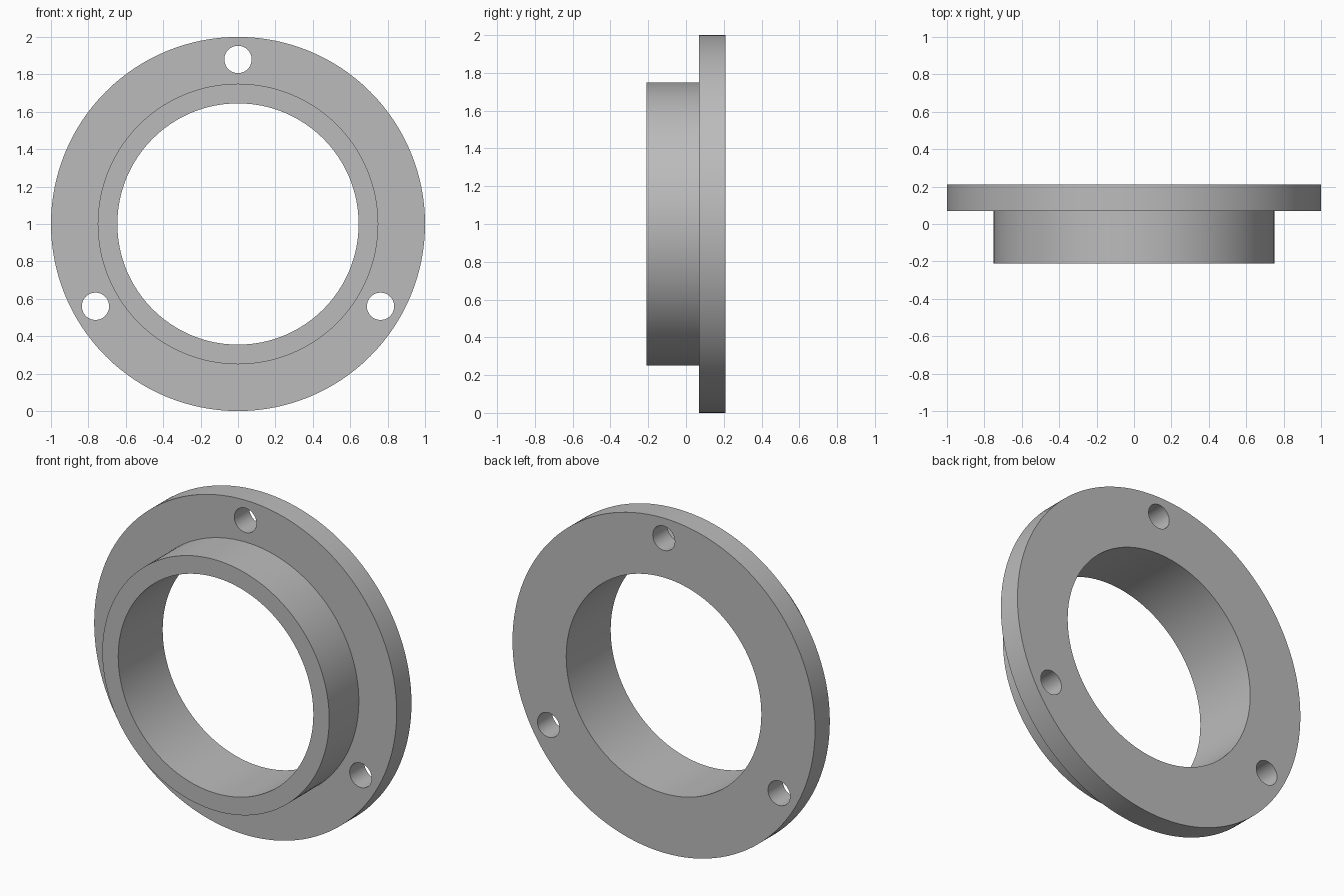
import bpy, bmesh, math
from mathutils import Matrix, Vector

cube = bpy.data.objects.get("Cube")
if cube:
    bpy.data.objects.remove(cube, do_unlink=True)

CENTRE = Vector((0, 0, 1))
FLANGE_R, HUB_R, BORE_R = 1.0, 0.75, 0.645
FRONT, STEP, BACK = -0.21, 0.07, 0.21
BOLT_CIRCLE, HOLE_R = 0.88, 0.073

grey = bpy.data.materials.new("plain grey")
grey.use_nodes = True
colour = (0.5, 0.5, 0.5, 1)
grey.diffuse_color = colour
grey.node_tree.nodes["Principled BSDF"].inputs["Base Color"].default_value = colour


def add_object(name, bm):
    bmesh.ops.recalc_face_normals(bm, faces=bm.faces)
    mesh = bpy.data.meshes.new(name)
    bm.to_mesh(mesh)
    bm.free()
    mesh.materials.append(grey)
    obj = bpy.data.objects.new(name, mesh)
    bpy.context.collection.objects.link(obj)
    return obj


# Flanged ring: stepped section revolved about the y axis
section = [(BORE_R, FRONT), (HUB_R, FRONT), (HUB_R, STEP),
           (FLANGE_R, STEP), (FLANGE_R, BACK), (BORE_R, BACK)]
bm = bmesh.new()
verts = [bm.verts.new(CENTRE + Vector((r, y, 0))) for r, y in section]
edges = [bm.edges.new((v, verts[i - 1])) for i, v in enumerate(verts)]
bmesh.ops.spin(bm, geom=verts + edges, cent=CENTRE, axis=(0, 1, 0),
               angle=math.tau, steps=128, use_duplicate=False)
bmesh.ops.remove_doubles(bm, verts=bm.verts, dist=0.0001)
ring = add_object("flanged_ring", bm)

# Three bolt holes, evenly spaced with one at the top
bm = bmesh.new()
for i in range(3):
    a = math.tau * i / 3
    place = CENTRE + Vector((math.sin(a), 0, math.cos(a))) * BOLT_CIRCLE
    place.y = (STEP + BACK) / 2
    bmesh.ops.create_cone(bm, cap_ends=True, segments=48, radius1=HOLE_R,
                          radius2=HOLE_R, depth=0.4,
                          matrix=Matrix.Translation(place) @ Matrix.Rotation(math.pi / 2, 4, 'X'))
cutter = add_object("bolt_hole_cutter", bm)

cut = ring.modifiers.new("bolt holes", 'BOOLEAN')
cut.operation = 'DIFFERENCE'
cut.solver = 'EXACT'
cut.object = cutter

bpy.ops.object.select_all(action='DESELECT')
ring.select_set(True)
bpy.context.view_layer.objects.active = ring
bpy.ops.object.modifier_apply(modifier=cut.name)
bpy.data.objects.remove(cutter, do_unlink=True)

# Smooth round walls, crisp rims
bpy.ops.object.shade_smooth_by_angle(angle=math.radians(30))
